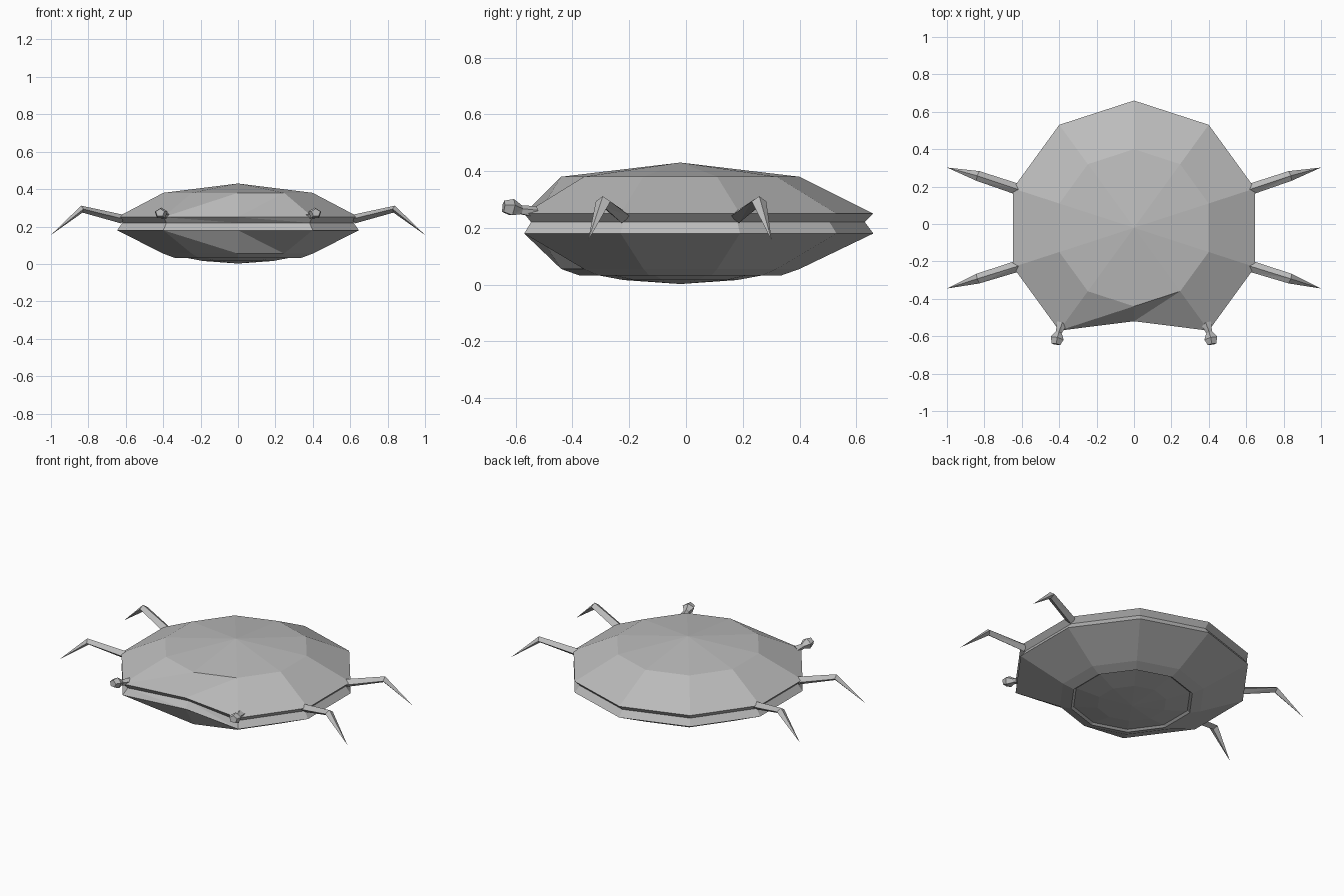
import bpy, bmesh, math
from mathutils import Vector

if "Cube" in bpy.data.objects:
    bpy.data.objects.remove(bpy.data.objects["Cube"])

grey = bpy.data.materials.new("plain grey")
grey.diffuse_color = (0.5, 0.5, 0.5, 1)
grey.use_nodes = True
grey.node_tree.nodes["Principled BSDF"].inputs["Base Color"].default_value = grey.diffuse_color
SIDES, CY = 10, -0.02


def finish(name, bm):
    bmesh.ops.recalc_face_normals(bm, faces=bm.faces)
    mesh = bpy.data.meshes.new(name)
    bm.to_mesh(mesh)
    bm.free()
    mesh.materials.append(grey)
    obj = bpy.data.objects.new(name, mesh)
    bpy.context.collection.objects.link(obj)
    return obj


def disc_ring(bm, radius, z, front=None):
    """Ten-sided ring; the front corner can be pulled inwards."""
    ring = []
    for i in range(SIDES):
        a = math.radians(-90 + 36 * i)
        y = CY + radius * math.sin(a)
        if i == 0 and front is not None:
            y = front
        ring.append(bm.verts.new((radius * math.cos(a), y, z)))
    return ring


def bridge(bm, a, b):
    """Triangulated band, each diagonal running from a[i] to b[i + 1]."""
    n = len(a)
    for i in range(n):
        j = (i + 1) % n
        bm.faces.new((a[i], a[j], b[j]))
        bm.faces.new((a[i], b[j], b[i]))


def fan(bm, ring, point):
    tip = bm.verts.new(point)
    for i in range(len(ring)):
        bm.faces.new((ring[i], ring[(i + 1) % len(ring)], tip))


# Shell: top dome, V-shaped groove round the rim, tapered underside and recessed belly
bm = bmesh.new()
profile = [(0.42, 0.38, None), (0.68, 0.25, -0.52), (0.65, 0.22, -0.49),
           (0.68, 0.18, -0.52), (0.42, 0.055, None), (0.355, 0.032, None),
           (0.34, 0.042, None), (0.20, 0.016, None)]
rings = [disc_ring(bm, *p) for p in profile]
bridge(bm, rings[1], rings[0])
for upper, lower in zip(rings[1:], rings[2:]):
    bridge(bm, upper, lower)
fan(bm, rings[0], (0, CY, 0.43))
fan(bm, rings[-1], (0, CY, 0.002))
finish("shell", bm)


def limb(name, stations, sides, tip=None):
    """Tapered limb: stations are (centre, half width, half height)."""
    bm = bmesh.new()
    points = [Vector(s[0]) for s in stations] + ([Vector(tip)] if tip else [])
    rings = []
    for k, (c, w, h) in enumerate(stations):
        d = (points[min(k + 1, len(points) - 1)] - points[max(k - 1, 0)]).normalized()
        side = d.cross(Vector((0, 0, 1))).normalized()
        up = side.cross(d)
        rings.append([bm.verts.new(points[k] + side * w * math.cos(t) + up * h * math.sin(t))
                      for t in (math.tau * i / sides + math.pi / 2 for i in range(sides))])
    for a, b in zip(rings, rings[1:]):
        bridge(bm, a, b)
    bm.faces.new(rings[0])
    if tip:
        fan(bm, rings[-1], tip)
    else:
        bm.faces.new(rings[-1])
    return finish(name, bm)


for s, label in ((1, "right"), (-1, "left")):
    # Bent pointed legs
    limb(label + "_front_leg", [((s * 0.62, -0.225, 0.24), 0.03, 0.024),
                                ((s * 0.835, -0.292, 0.293), 0.027, 0.019)],
         4, (s * 1.0, -0.345, 0.155))
    limb(label + "_back_leg", [((s * 0.62, 0.185, 0.24), 0.03, 0.024),
                               ((s * 0.835, 0.257, 0.293), 0.027, 0.019)],
         4, (s * 1.0, 0.302, 0.155))
    # Knobbed feelers at the front corners
    limb(label + "_feeler", [((s * 0.385, -0.53, 0.255), 0.03, 0.022),
                             ((s * 0.402, -0.58, 0.262), 0.017, 0.017),
                             ((s * 0.411, -0.612, 0.27), 0.037, 0.032),
                             ((s * 0.417, -0.643, 0.274), 0.025, 0.022)], 5)
